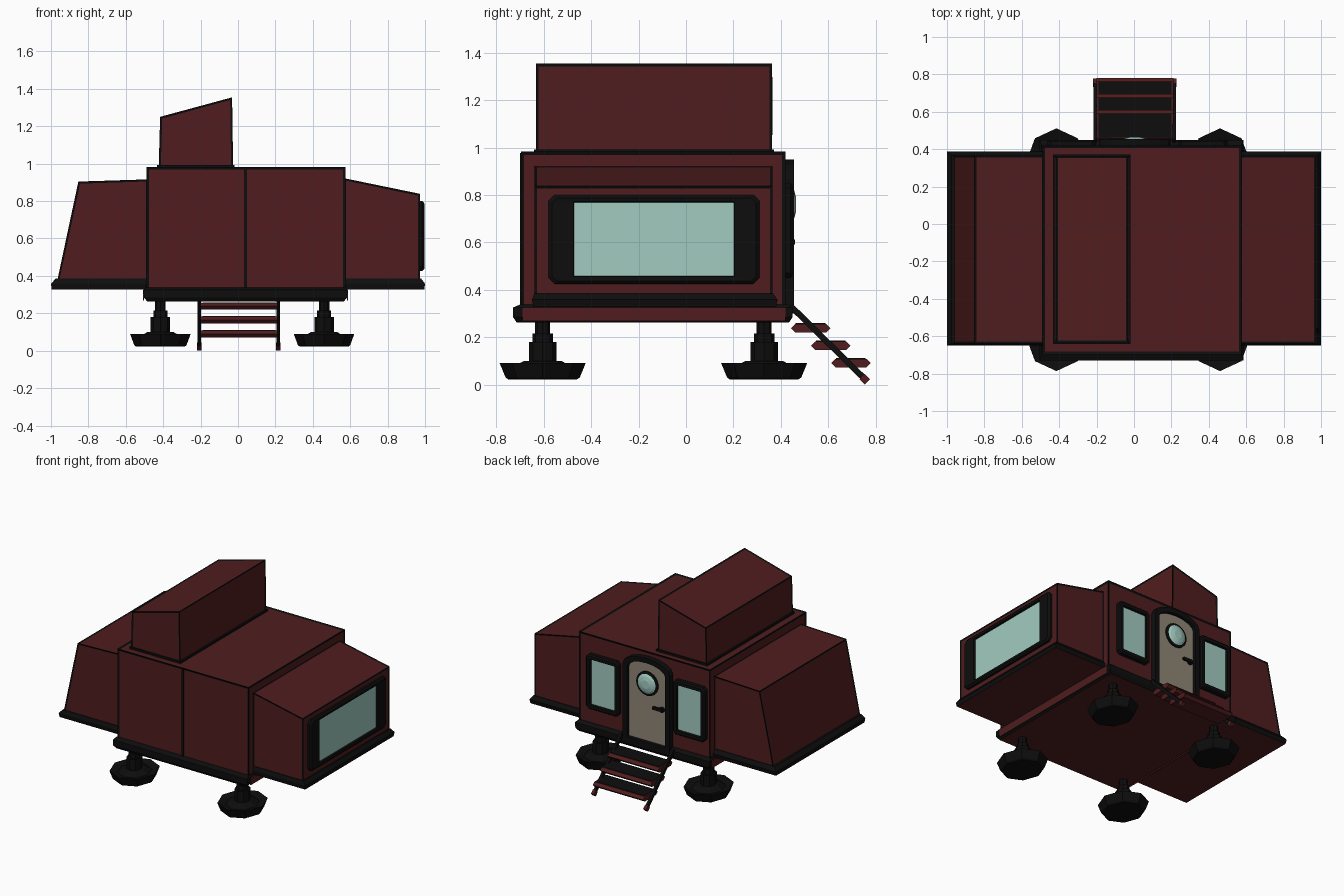
import bpy, bmesh, math

if "Cube" in bpy.data.objects:
    bpy.data.objects.remove(bpy.data.objects["Cube"])


def material(name, r, g, b):
    m = bpy.data.materials.new(name)
    m.diffuse_color = (r, g, b, 1)
    m.use_nodes = True
    m.node_tree.nodes["Principled BSDF"].inputs["Base Color"].default_value = m.diffuse_color
    return m


RED = material("maroon", 0.08, 0.012, 0.013)
BLACK = material("black_trim", 0.004, 0.004, 0.004)
GLASS = material("glass", 0.36, 0.60, 0.53)
DOOR = material("door_beige", 0.28, 0.24, 0.18)

# 2D outline + depth -> 3D, for each working plane
PLANES = {"up": lambda u, v, d: (u, v, d),
          "back": lambda u, v, d: (u, d, v),
          "right": lambda u, v, d: (d, u, v)}


def loft(name, rings, plane, mats, trim=0):
    """Skin rings [(outline, depth)]; mats = start cap, one per band, end cap."""
    slots = list(dict.fromkeys(mats))
    if trim:
        slots = [RED, BLACK]
    bm = bmesh.new()
    rows = [[bm.verts.new(PLANES[plane](u, v, d)) for u, v in pts] for pts, d in rings]
    n = len(rows[0])
    bm.faces.new(rows[0]).material_index = slots.index(mats[0])
    for a, b, m in zip(rows, rows[1:], mats[1:]):
        for i in range(n):
            j = (i + 1) % n
            bm.faces.new((a[i], a[j], b[j], b[i])).material_index = slots.index(m)
    bm.faces.new(rows[-1]).material_index = slots.index(mats[-1])
    bmesh.ops.recalc_face_normals(bm, faces=bm.faces)
    me = bpy.data.meshes.new(name)
    bm.to_mesh(me)
    bm.free()
    for m in slots:
        me.materials.append(m)
    ob = bpy.data.objects.new(name, me)
    bpy.context.collection.objects.link(ob)
    if trim:  # dark strips along every edge
        w = ob.modifiers.new("edge_trim", 'WIREFRAME')
        w.thickness = trim
        w.use_replace = False
        w.material_offset = 1
    return ob


def prism(name, pts, a, b, plane, mat, trim=0):
    return loft(name, [(pts, a), (pts, b)], plane, [mat] * 3, trim)


def rect(u0, u1, v0, v1):
    return [(u0, v0), (u1, v0), (u1, v1), (u0, v1)]


def chamfered(u0, u1, v0, v1, c):
    return [(u0 + c, v0), (u1 - c, v0), (u1, v0 + c), (u1, v1 - c),
            (u1 - c, v1), (u0 + c, v1), (u0, v1 - c), (u0, v0 + c)]


def ellipse(cx, cy, rx, ry, n):
    return [(cx + rx * math.cos(2 * math.pi * i / n),
             cy + ry * math.sin(2 * math.pi * i / n)) for i in range(n)]


def arch(cx, w, z0, zs, zt):
    top = [(cx + w * math.cos(math.pi * i / 8), zs + (zt - zs) * math.sin(math.pi * i / 8))
           for i in range(9)]
    return [(cx - w, z0), (cx + w, z0)] + top


# Hull: centre section, two end sections and the roof box
prism("main_body", rect(-0.485, 0.57, 0.29, 0.978), -0.692, 0.415, "back", RED, 0.018)
prism("left_wing", [(-0.485, 0.34), (-0.97, 0.34), (-0.85, 0.9), (-0.485, 0.912)],
      -0.635, 0.362, "back", RED, 0.014)
prism("right_wing", [(0.57, 0.34), (0.97, 0.34), (0.97, 0.835), (0.57, 0.918)],
      -0.635, 0.362, "back", RED, 0.014)
prism("roof_box", [(-0.42, 0.975), (-0.03, 0.975), (-0.035, 1.35), (-0.412, 1.247)],
      -0.63, 0.36, "back", RED, 0.014)
prism("roof_box_base", rect(-0.432, -0.018, -0.642, 0.372), 0.97, 0.992, "up", BLACK)
prism("front_seam", rect(0.033, 0.047, 0.3, 0.978), -0.70, -0.68, "back", BLACK)

# Skirts around the bottom of each section
loft("main_skirt", [(rect(-0.485, 0.565, -0.715, 0.435), 0.262),
                    (rect(-0.503, 0.583, -0.73, 0.45), 0.285),
                    (rect(-0.505, 0.585, -0.73, 0.45), 0.325),
                    (rect(-0.495, 0.575, -0.70, 0.425), 0.338)],
     "up", [RED, BLACK, BLACK, BLACK, BLACK])
for name, x in (("left", -0.507), ("right", 0.582)):
    prism(name + "_skirt_end", rect(-0.69, 0.42, 0.268, 0.325), x, x + 0.005, "right", RED)
for name, x0, x1, t0, t1 in (("left", -1.0, -0.49, -0.975, -0.49),
                             ("right", 0.575, 1.0, 0.575, 0.98)):
    loft(name + "_wing_skirt", [(rect(x0 + 0.004, x1 - 0.004, -0.645, 0.38), 0.328),
                                (rect(x0, x1, -0.65, 0.387), 0.358),
                                (rect(t0, t1, -0.64, 0.367), 0.385)],
         "up", [RED, BLACK, BLACK, BLACK])

# Large end window
loft("end_window", [(chamfered(-0.58, 0.31, 0.425, 0.80, 0.025), 0.96),
                    (chamfered(-0.58, 0.31, 0.425, 0.80, 0.025), 0.985),
                    (chamfered(-0.565, 0.295, 0.437, 0.788, 0.02), 0.996),
                    (chamfered(-0.475, 0.205, 0.455, 0.772, 0.003), 0.993),
                    (chamfered(-0.472, 0.202, 0.458, 0.769, 0.003), 0.98)],
     "right", [BLACK] * 5 + [GLASS])

# Back windows either side of the door
for name, a, b in (("left", -0.465, -0.205), ("right", 0.235, 0.5)):
    loft(name + "_back_window", [(chamfered(a, b, 0.45, 0.85, 0.02), 0.41),
                                 (chamfered(a, b, 0.45, 0.85, 0.02), 0.442),
                                 (chamfered(a + 0.01, b - 0.01, 0.46, 0.84, 0.015), 0.45),
                                 (chamfered(a + 0.032, b - 0.032, 0.482, 0.818, 0.005), 0.45),
                                 (chamfered(a + 0.034, b - 0.034, 0.484, 0.816, 0.005), 0.432)],
         "back", [BLACK] * 5 + [GLASS])

# Door with arched frame, porthole and handle
CX = 0.005
loft("door", [(arch(CX, 0.19, 0.30, 0.87, 0.95), 0.41),
              (arch(CX, 0.19, 0.30, 0.87, 0.95), 0.455),
              (arch(CX, 0.155, 0.335, 0.85, 0.915), 0.455),
              (arch(CX, 0.152, 0.338, 0.848, 0.912), 0.436)],
     "back", [BLACK] * 4 + [DOOR])
loft("porthole", [(ellipse(CX, 0.76, r, r, 20), y) for r, y in
                  ((0.088, 0.43), (0.088, 0.445), (0.072, 0.449), (0.058, 0.457), (0.03, 0.464))],
     "back", [BLACK, BLACK, BLACK, GLASS, GLASS, GLASS])
prism("handle_plate", ellipse(-0.115, 0.6, 0.02, 0.02, 8), 0.43, 0.452, "back", BLACK)
prism("handle_lever", chamfered(-0.125, -0.045, 0.59, 0.612, 0.006), 0.447, 0.46, "back", BLACK)

# Four stepped landing feet
PROFILE = ((0.022, 0.13), (0.03, 0.14), (0.09, 0.162), (0.075, 0.11), (0.1, 0.07), (0.1, 0.052),
           (0.18, 0.052), (0.18, 0.038), (0.215, 0.038), (0.215, 0.028), (0.28, 0.028))
for xn, x in (("left", -0.415), ("right", 0.46)):
    for yn, y in (("front", -0.605), ("back", 0.33)):
        loft(f"{yn}_{xn}_leg", [(ellipse(x, y, r, r * 1.12, 8), z) for z, r in PROFILE],
             "up", [BLACK] * (len(PROFILE) + 1))

# Stairs: red-edged treads with dark tops, between two sloping rails
for i in range(3):
    y0, y1, z = 0.443 + 0.085 * i, 0.61 + 0.085 * i, 0.238 - 0.074 * i
    prism(f"tread_{i + 1}", [(y0, z), (y0 + 0.018, z - 0.018), (y1 - 0.018, z - 0.018), (y1, z),
                             (y1 - 0.018, z + 0.018), (y0 + 0.018, z + 0.018)],
          -0.2, 0.21, "right", RED)
    prism(f"tread_grip_{i + 1}", rect(y0 + 0.02, y1 - 0.022, z + 0.01, z + 0.021),
          -0.19, 0.2, "right", BLACK)
for name, x in (("left", -0.208), ("right", 0.215)):
    prism(name + "_rail", [(0.43, 0.325), (0.745, 0.015), (0.763, 0.033), (0.448, 0.343)],
          x - 0.009, x + 0.009, "right", BLACK)
    prism(name + "_rail_foot", ellipse(0.755, 0.022, 0.022, 0.022, 4),
          x - 0.012, x + 0.012, "right", RED)
